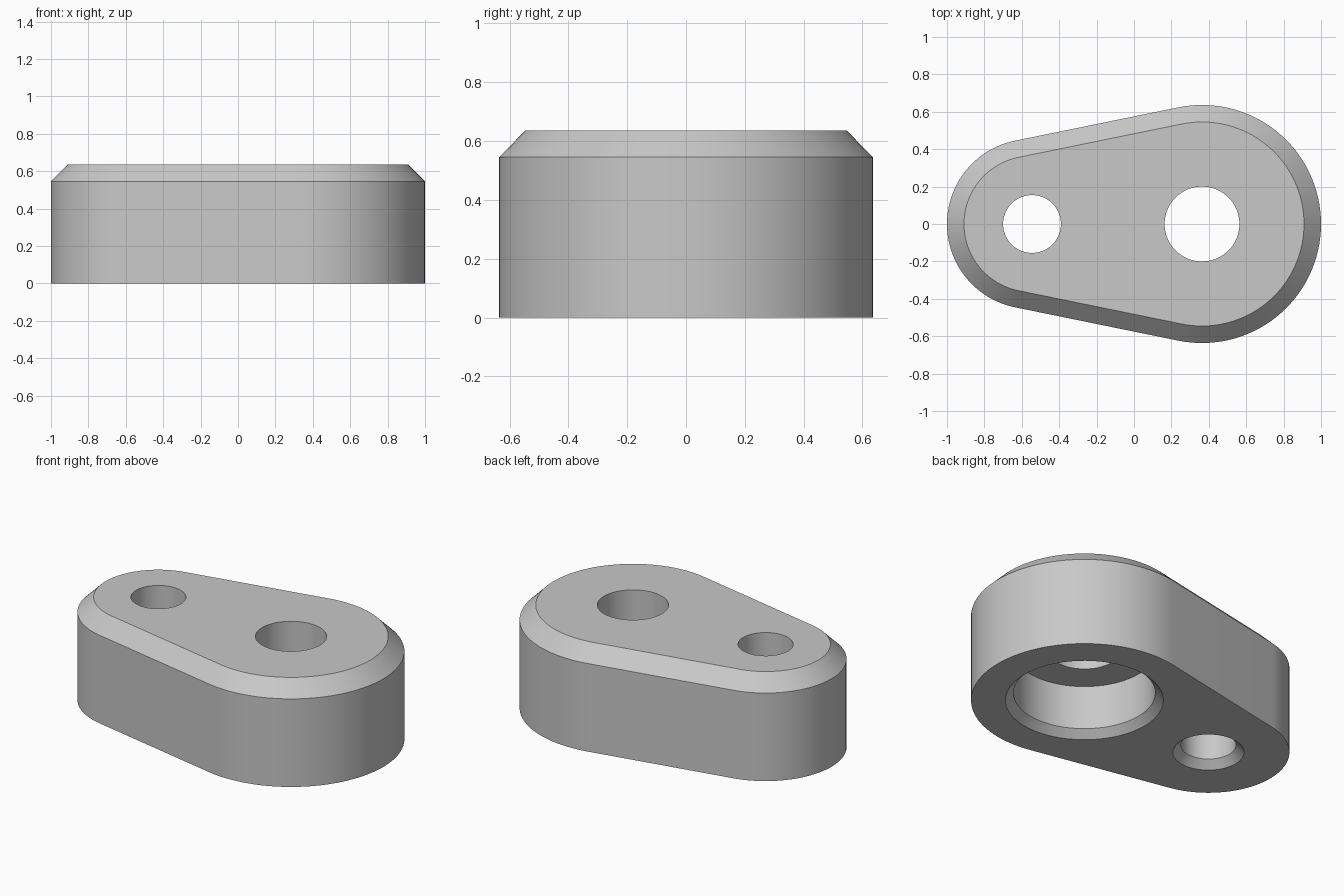
import bpy
import bmesh
import math

cube = bpy.data.objects.get("Cube")
if cube:
    bpy.data.objects.remove(cube, do_unlink=True)

U = 1 / 11                      # design unit
BIG_X, SMALL_X = 4 * U, -6 * U  # centres of the two round ends
BIG_R, SMALL_R = 7 * U, 5 * U
HEIGHT = 7 * U
SEGMENTS = 64

bm = bmesh.new()


def ring(points, z):
    """Closed loop of vertices and edges at one height."""
    verts = [bm.verts.new((x, y, z)) for x, y in points]
    edges = [bm.edges.new((v, verts[i - 1])) for i, v in enumerate(verts)]
    return verts, edges


def arc(cx, radius, start, end, steps):
    angles = [start + (end - start) * i / steps for i in range(steps + 1)]
    return [(cx + radius * math.cos(a), radius * math.sin(a)) for a in angles]


def outline(inset):
    """Two round ends joined by tangent lines."""
    t = math.acos((SMALL_R - BIG_R) / (BIG_X - SMALL_X))
    return (arc(BIG_X, BIG_R - inset, -t, t, SEGMENTS)
            + arc(SMALL_X, SMALL_R - inset, t, 2 * math.pi - t, SEGMENTS))


def circle(cx, radius):
    return arc(cx, radius, 0, 2 * math.pi, SEGMENTS)[:-1]


def skin(rings):
    """Quad strips between successive loops."""
    for (a, _), (b, _) in zip(rings, rings[1:]):
        for i in range(len(a)):
            bm.faces.new((a[i - 1], a[i], b[i], b[i - 1]))
    return rings[0][1], rings[-1][1]


# Outer wall with top chamfer
wall = skin([ring(outline(0), 0), ring(outline(0), HEIGHT - U),
             ring(outline(U), HEIGHT)])

# Large hole: bottom chamfer, counterbore, through hole
large = skin([ring(circle(BIG_X, r * U), z * U) for r, z in
              ((4.88, 0), (4.38, 0.5), (4.38, 3.5), (2.2, 3.5), (2.2, 7))])

# Small hole: bottom chamfer, through hole
small = skin([ring(circle(SMALL_X, r * U), z * U) for r, z in
              ((2.2, 0), (1.7, 0.5), (1.7, 7))])

# Flat bottom and top faces around the holes
for side in (0, 1):
    bmesh.ops.triangle_fill(bm, use_beauty=True, use_dissolve=False,
                            edges=wall[side] + large[side] + small[side])
bmesh.ops.recalc_face_normals(bm, faces=bm.faces[:])

mesh = bpy.data.meshes.new("link_plate")
bm.to_mesh(mesh)
bm.free()
plate = bpy.data.objects.new("link_plate", mesh)
bpy.context.collection.objects.link(plate)

# Plain grey material
grey = bpy.data.materials.new("plain_grey")
grey.use_nodes = True
colour = (0.58, 0.58, 0.58, 1)
grey.diffuse_color = colour
grey.node_tree.nodes["Principled BSDF"].inputs["Base Color"].default_value = colour
mesh.materials.append(grey)

# Smooth curves, sharp chamfer edges
bpy.ops.object.select_all(action="DESELECT")
plate.select_set(True)
bpy.context.view_layer.objects.active = plate
bpy.ops.object.shade_smooth_by_angle(angle=math.radians(30))
